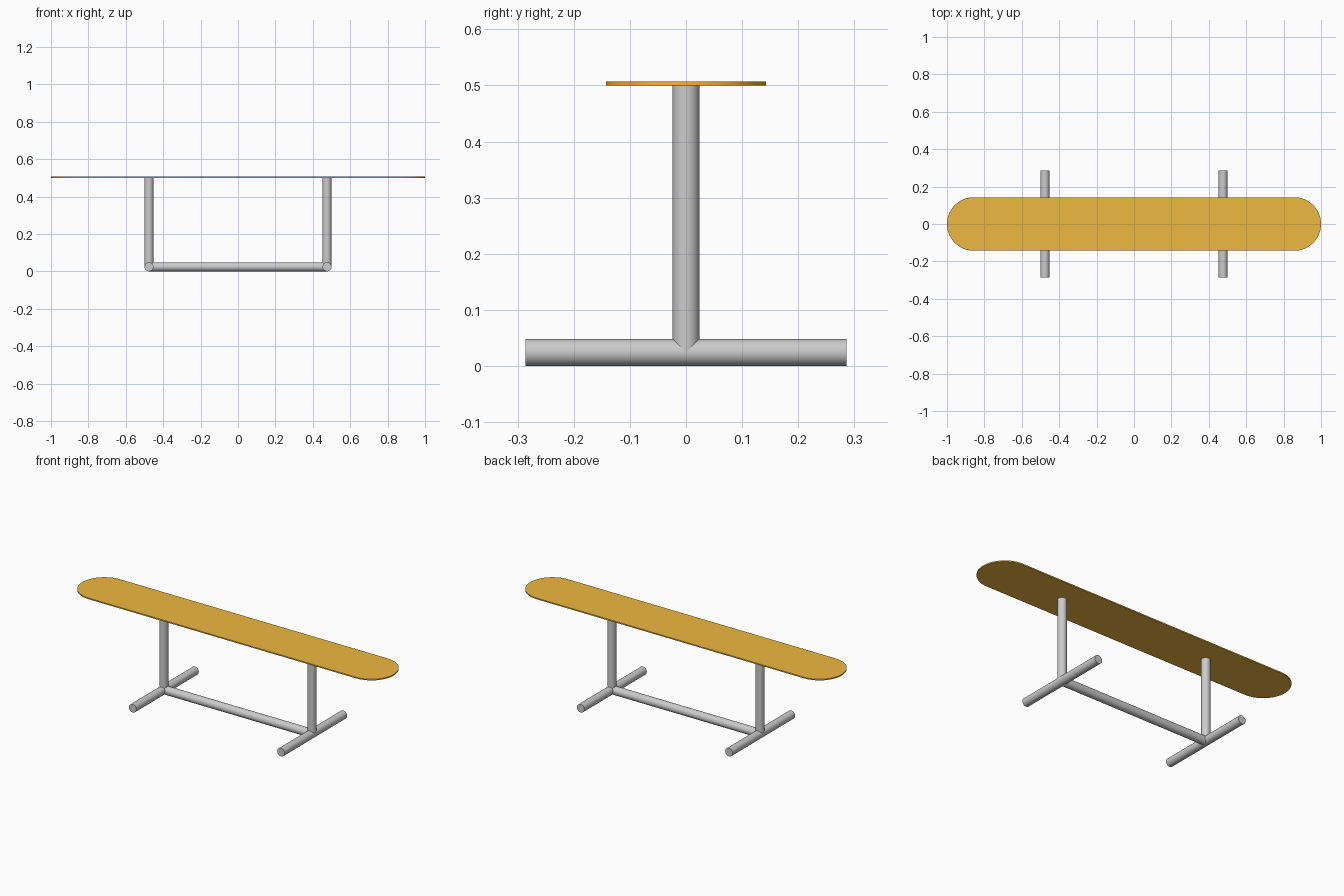
import bpy, bmesh
from math import pi, sin, cos, radians
from mathutils import Vector

if "Cube" in bpy.data.objects:
    bpy.data.objects.remove(bpy.data.objects["Cube"])

TUBE_R = 0.024
LEG_X = 0.476
SEAT_R = 0.143
SEAT_Z, SEAT_T = 0.5, 0.007


def smooth(ob):
    bpy.ops.object.select_all(action='DESELECT')
    ob.select_set(True)
    bpy.context.view_layer.objects.active = ob
    bpy.ops.object.shade_smooth_by_angle(angle=radians(30))


def tube(name, start, end):
    a, b = Vector(start), Vector(end)
    bpy.ops.mesh.primitive_cylinder_add(vertices=48, radius=TUBE_R, depth=(b - a).length)
    ob = bpy.context.object
    ob.name = name
    ob.location = (a + b) / 2
    ob.rotation_euler = (b - a).to_track_quat('Z', 'Y').to_euler()
    smooth(ob)
    return ob


# Seat: thin board with round ends
outline = []
for side, first in ((1, -pi / 2), (-1, pi / 2)):
    for i in range(33):
        t = first + pi * i / 32
        outline.append((side * (1 - SEAT_R) + SEAT_R * cos(t), SEAT_R * sin(t), SEAT_Z))
bm = bmesh.new()
face = bm.faces.new([bm.verts.new(p) for p in outline])
ext = bmesh.ops.extrude_face_region(bm, geom=[face])
bmesh.ops.translate(bm, vec=(0, 0, SEAT_T),
                    verts=[v for v in ext['geom'] if isinstance(v, bmesh.types.BMVert)])
bmesh.ops.recalc_face_normals(bm, faces=bm.faces)
mesh = bpy.data.meshes.new("seat")
bm.to_mesh(mesh)
bm.free()
seat = bpy.data.objects.new("seat", mesh)
bpy.context.collection.objects.link(seat)
orange = bpy.data.materials.new("orange")
orange.diffuse_color = (0.85, 0.48, 0.05, 1)
orange.use_nodes = True
orange.node_tree.nodes["Principled BSDF"].inputs["Base Color"].default_value = orange.diffuse_color
mesh.materials.append(orange)
smooth(seat)

# Legs and ground feet on both sides
for label, x in (("left", -LEG_X), ("right", LEG_X)):
    tube(label + "_leg", (x, 0, TUBE_R), (x, 0, SEAT_Z))
    tube(label + "_foot", (x, -0.286, TUBE_R), (x, 0.286, TUBE_R))

# Stretcher joining the feet
tube("stretcher", (-LEG_X, 0, TUBE_R), (LEG_X, 0, TUBE_R))
